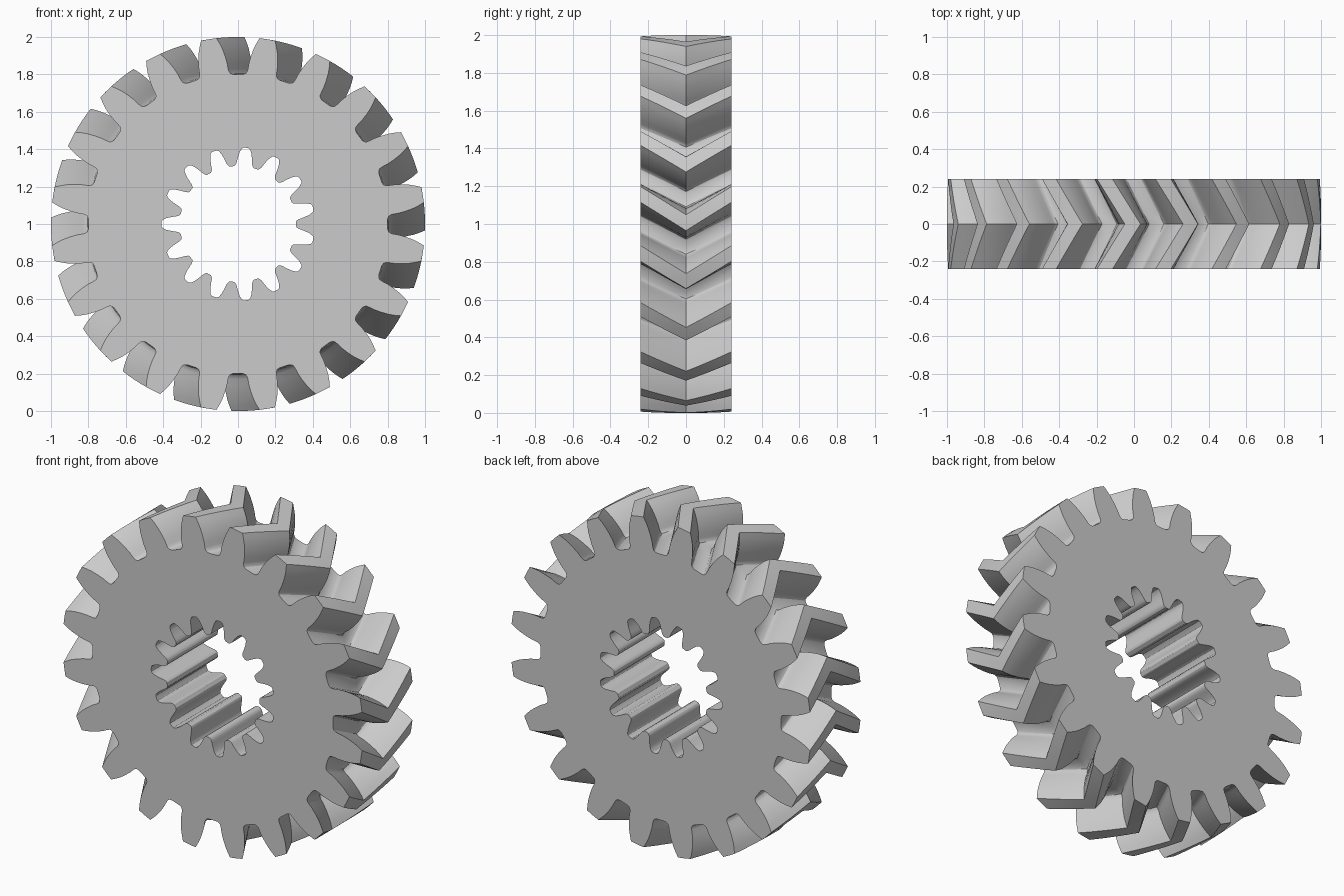
import bpy
import bmesh
from math import sin, cos, radians

cube = bpy.data.objects.get("Cube")
if cube:
    bpy.data.objects.remove(cube, do_unlink=True)

HALF_WIDTH = 0.24     # half the thickness of the gear
TWIST = 8.6           # degrees the teeth lean by the middle plane
STEPS = 4             # rings per herringbone half

# Half of one notch: (degrees from the notch centre, radius)
TOOTH_GAP = [(0, 0.8), (2, 0.801), (2.9, 0.806), (3.4, 0.815), (3.65, 0.83), (3.85, 0.86),
             (4.4, 0.9), (5.1, 0.94), (5.8, 0.97), (6.6, 1.0), (9, 1.0)]
SPLINE_SLOT = [(0, 0.41), (2, 0.409), (3.2, 0.403), (4.6, 0.385), (5.9, 0.36), (6.8, 0.34),
               (7.5, 0.325), (8.6, 0.315), (10, 0.31), (12, 0.31)]


def ring_profile(half, count, start):
    """Mirror half a notch and repeat it around the circle."""
    notch = [(-a, r) for a, r in reversed(half[1:])] + half[:-1]
    return [(start + i * 360 / count + a, r) for i in range(count) for a, r in notch]


def add_wall(bm, profile, layers):
    """Stack twisted copies of a profile along y and join them with quads."""
    rings = []
    for y, twist in layers:
        rings.append([bm.verts.new((r * cos(radians(a - twist)), y, 1 + r * sin(radians(a - twist))))
                      for a, r in profile])
    n = len(profile)
    for low, high in zip(rings, rings[1:]):
        for i in range(n):
            j = (i + 1) % n
            bm.faces.new((low[i], low[j], high[j], high[i]))
    return rings[0], rings[-1]


def loop_edges(bm, ring):
    return [bm.edges.get((ring[i - 1], ring[i])) for i in range(len(ring))]


# Steel grey
grey = bpy.data.materials.new("steel_grey")
grey.use_nodes = True
grey.diffuse_color = (0.6, 0.6, 0.6, 1)
grey.node_tree.nodes["Principled BSDF"].inputs["Base Color"].default_value = (0.6, 0.6, 0.6, 1)

bm = bmesh.new()

# Herringbone teeth: twist grows to the middle plane and back
layers = [(HALF_WIDTH * k / STEPS, TWIST * (1 - abs(k) / STEPS)) for k in range(-STEPS, STEPS + 1)]
outer = add_wall(bm, ring_profile(TOOTH_GAP, 20, 0), layers)

# Straight splined bore
inner = add_wall(bm, ring_profile(SPLINE_SLOT, 15, 180), [(-HALF_WIDTH, 0), (HALF_WIDTH, 0)])

# Flat end faces with the bore left open
for rim, bore in zip(outer, inner):
    edges = loop_edges(bm, rim) + loop_edges(bm, bore)
    bmesh.ops.triangle_fill(bm, edges=edges, use_beauty=True, use_dissolve=False)

bmesh.ops.recalc_face_normals(bm, faces=bm.faces[:])
mesh = bpy.data.meshes.new("herringbone_gear")
bm.to_mesh(mesh)
bm.free()

gear = bpy.data.objects.new("herringbone_gear", mesh)
bpy.context.collection.objects.link(gear)
mesh.materials.append(grey)

# Smooth flanks, crisp tooth edges
bpy.ops.object.select_all(action='DESELECT')
gear.select_set(True)
bpy.context.view_layer.objects.active = gear
bpy.ops.object.shade_smooth_by_angle(angle=radians(30))
